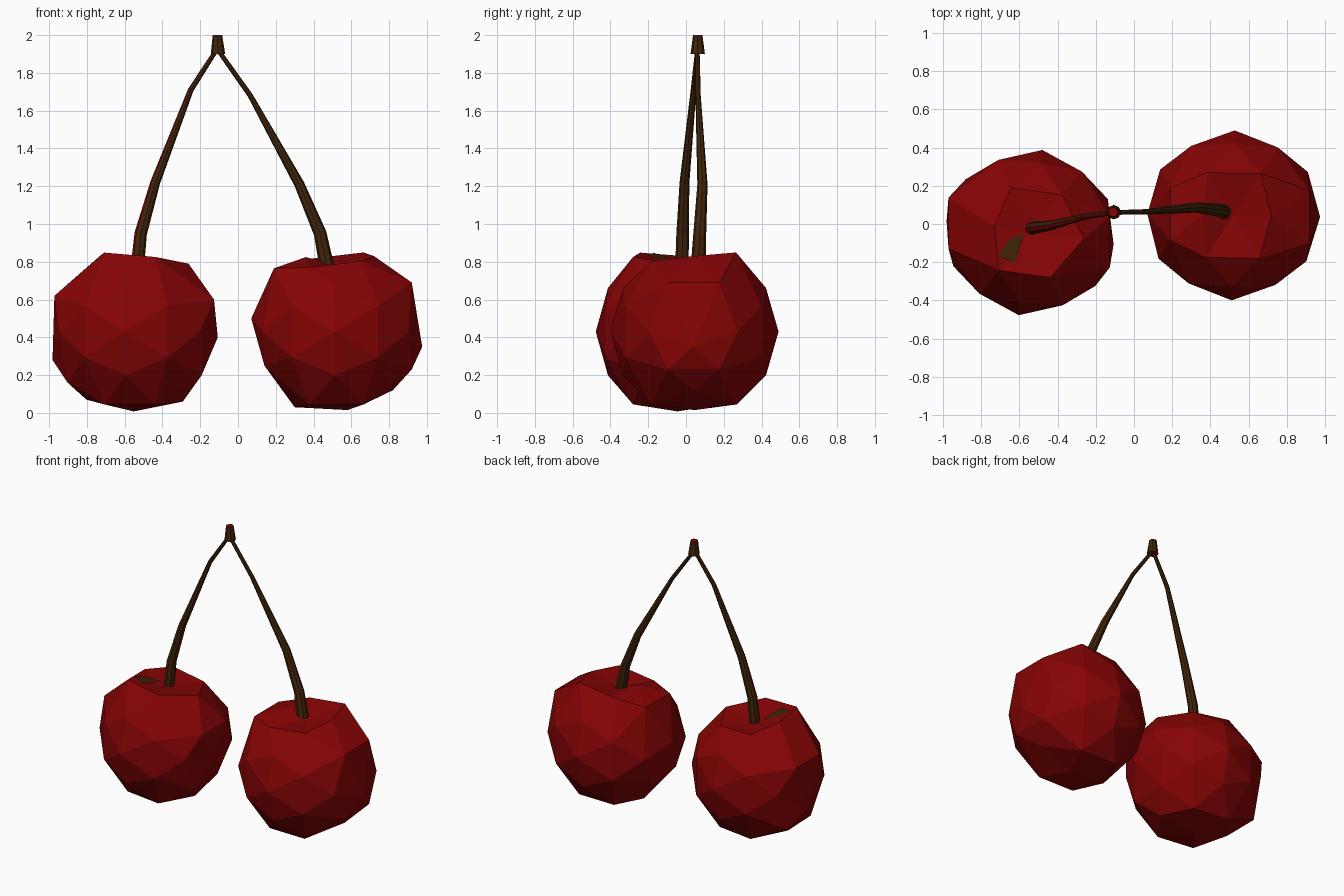
import bpy, bmesh, math
from mathutils import Vector, Matrix
from mathutils.bvhtree import BVHTree

if "Cube" in bpy.data.objects:
    bpy.data.objects.remove(bpy.data.objects["Cube"])


def material(name, rgb):
    m = bpy.data.materials.new(name)
    m.diffuse_color = (*rgb, 1)
    m.use_nodes = True
    m.node_tree.nodes["Principled BSDF"].inputs["Base Color"].default_value = m.diffuse_color
    return m


RED = material("cherry red", (0.24, 0.0012, 0.0014))
BROWN = material("stem brown", (0.052, 0.0175, 0.003))


def finish(bm, name, recalc=True):
    if recalc:
        bmesh.ops.recalc_face_normals(bm, faces=bm.faces)
    me = bpy.data.meshes.new(name)
    bm.to_mesh(me)
    bm.free()
    ob = bpy.data.objects.new(name, me)
    bpy.context.collection.objects.link(ob)
    me.materials.append(RED)
    me.materials.append(BROWN)
    return ob


def cherry(name, centre, size, turn, outline, tilt, patch=None):
    bm = bmesh.new()
    bmesh.ops.create_icosphere(bm, subdivisions=2, radius=1)
    # turn an edge midpoint to the top so the dimple is six sided
    bmesh.ops.transform(bm, matrix=Matrix.Rotation(-math.atan2(1, 1.618034), 4, 'Y'), verts=bm.verts)
    top = max(bm.verts, key=lambda v: v.co.z)
    rim = [v for v in bm.verts if 0.75 < v.co.z < 0.83]
    base = [v for v in bm.verts if -0.83 < v.co.z < -0.75]
    # vertices on the front outline, keyed by their angle
    edge = {}
    for v in bm.verts:
        if abs(v.co.y) < 0.32 and math.hypot(v.co.x, v.co.z) > 0.94:
            edge[v] = math.degrees(math.atan2(v.co.z, v.co.x))
    bmesh.ops.transform(bm, matrix=Matrix.Rotation(math.radians(turn), 4, 'Z'), verts=bm.verts)
    bmesh.ops.transform(bm, matrix=Matrix.Diagonal((*size, 1)), verts=bm.verts)
    # lumpy front outline, tilted rim, flattened base
    for v, a in edge.items():
        for key, (x, z) in outline.items():
            if abs((a - key + 180) % 360 - 180) < 8:
                v.co.x, v.co.z = x, z
    for v in rim:
        v.co.z = 0.38 + tilt[0] * v.co.x + tilt[1] * v.co.y
    for v in base:
        v.co.z = -0.385
    top.co.z = 0.345
    bmesh.ops.transform(bm, matrix=Matrix.Translation(centre), verts=bm.verts)
    # brown patch laid on the dimple
    if patch:
        tree = BVHTree.FromBMesh(bm)
        pm = bmesh.new()
        corners = [tree.ray_cast(Vector((x, y, 2)), Vector((0, 0, -1)))[0] for x, y in patch]
        f = pm.faces.new([pm.verts.new(c + Vector((0, 0, 0.006))) for c in corners])
        f.material_index = 1
        f.normal_update()
        if f.normal.z < 0:
            f.normal_flip()
        finish(pm, "dimple_patch", False)
    finish(bm, name)


def tube(name, path, sides=8, red_top=False, red_side=False):
    # path rows: x, y, z, radius
    bm = bmesh.new()
    pts = [Vector(p[:3]) for p in path]
    rings = []
    for i, p in enumerate(pts):
        d = pts[min(i + 1, len(pts) - 1)] - pts[max(i - 1, 0)]
        q = Vector((0, 0, 1)).rotation_difference(d.normalized())
        rings.append([bm.verts.new(p + q @ Vector((math.cos(a), math.sin(a), 0)) * path[i][3])
                      for a in (math.tau * k / sides for k in range(sides))])
    bm.faces.new(rings[0])
    cap = bm.faces.new(rings[-1])
    for a, b in zip(rings, rings[1:]):
        for k in range(sides):
            n = (k + 1) % sides
            f = bm.faces.new((a[k], a[n], b[n], b[k]))
            # one red strip along the outer side
            f.material_index = 0 if red_side and k == sides // 2 else 1
    cap.material_index = 0 if red_top else 1
    finish(bm, name)


# fruit, with front outline points (x, z from the centre) by angle
left = {0: (0.435, -0.03), 30: (0.415, 0.17), 58: (0.28, 0.36), 122: (-0.19, 0.40), 150: (-0.43, 0.19),
        180: (-0.44, -0.15), -150: (-0.36, -0.27), -122: (-0.26, -0.36), -90: (-0.01, -0.422),
        -58: (0.25, -0.37), -30: (0.35, -0.23)}
right = {0: (0.455, -0.08), 30: (0.40, 0.26), 58: (0.20, 0.40), 122: (-0.16, 0.395), 150: (-0.33, 0.335),
         180: (-0.45, 0.07), -150: (-0.38, -0.18), -122: (-0.22, -0.40), -90: (0.06, -0.415),
         -58: (0.30, -0.31), -30: (0.40, -0.20)}
cherry("left_cherry", (-0.542, -0.045, 0.43), (0.442, 0.437, 0.44), -8, left, (-0.1, -0.11),
       [(-0.71, -0.17), (-0.62, -0.205), (-0.58, -0.05), (-0.66, -0.085)])
cherry("right_cherry", (0.52, 0.045, 0.43), (0.455, 0.445, 0.44), -1, right, (0.12, 0.1))

# stems
tube("left_stem", [(-0.535, -0.022, 0.75, 0.036), (-0.515, -0.018, 0.95, 0.033), (-0.438, -0.008, 1.22, 0.026),
                   (-0.25, 0.04, 1.71, 0.015), (-0.115, 0.06, 1.92, 0.012)], red_side=True)
tube("right_stem", [(0.475, 0.063, 0.75, 0.04), (0.435, 0.073, 0.95, 0.034), (0.325, 0.087, 1.21, 0.027),
                    (0.065, 0.064, 1.68, 0.014), (-0.105, 0.06, 1.92, 0.012)])

# knot joining the stems
tube("stem_knot", [(-0.106, 0.062, 1.9, 0.038), (-0.109, 0.062, 2.0, 0.025)], red_top=True)
